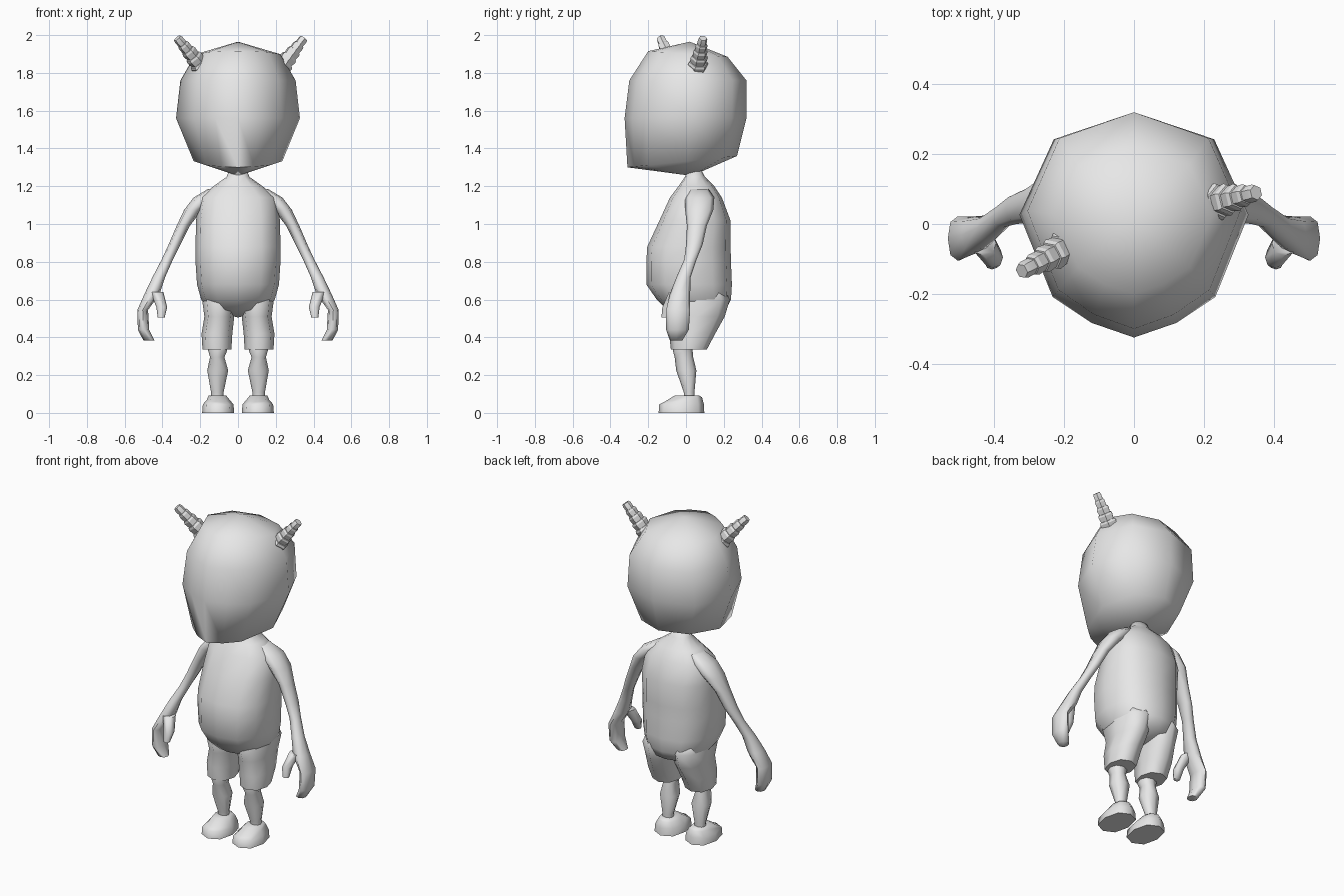
import bpy, bmesh, math
from mathutils import Vector

skin = bpy.data.materials.new("plain_grey")
skin.diffuse_color = (0.8, 0.8, 0.8, 1)


def finish(name, bm, angle=60):
    bmesh.ops.recalc_face_normals(bm, faces=bm.faces)
    me = bpy.data.meshes.new(name)
    bm.to_mesh(me)
    bm.free()
    me.materials.append(skin)
    me.shade_smooth()
    me.set_sharp_from_angle(angle=math.radians(angle))
    ob = bpy.data.objects.new(name, me)
    bpy.context.collection.objects.link(ob)
    return ob


def skin_rings(name, rings, top=None, bottom=None, angle=60):
    """Join rings of points with quads; close each end with a fan or a flat cap."""
    bm = bmesh.new()
    vs = [[bm.verts.new(p) for p in r] for r in rings]
    n = len(vs[0])
    for a, b in zip(vs, vs[1:]):
        for i in range(n):
            j = (i + 1) % n
            bm.faces.new((a[i], a[j], b[j], b[i]))
    for ring, tip in ((vs[0], bottom), (vs[-1], top)):
        if tip is None:
            bm.faces.new(ring)
        else:
            t = bm.verts.new(tip)
            for i in range(n):
                bm.faces.new((ring[i], ring[(i + 1) % n], t))
    return finish(name, bm, angle)


def oval(x0, x1, y0, y1, z, n=8, power=1.0, tilt=0.0):
    """Level ring given by its extents; tilt raises the back end."""
    pts = []
    for i in range(n):
        a = 2 * math.pi * i / n
        c, s = math.cos(a), math.sin(a)
        c = math.copysign(abs(c) ** power, c)
        s = math.copysign(abs(s) ** power, s)
        pts.append(((x0 + x1) / 2 + c * (x1 - x0) / 2,
                    (y0 + y1) / 2 + s * (y1 - y0) / 2, z + s * tilt))
    return pts


# Head: one ten-point outline scaled and tilted at each level
half = [(0.70, 0.76), (1, 0.09), (0.71, -0.64), (0.37, -0.87)]
outline = [(0, 1)] + half + [(0, -1)] + [(-x, y) for x, y in reversed(half)]


def head_ring(w, front, back, z, tilt):
    mid, depth = (front + back) / 2, (back - front) / 2
    return [(x * w, mid + y * depth, z + y * tilt) for x, y in outline]


skin_rings("head", [
    head_ring(0.235, -0.31, 0.27, 1.33, 0.03),
    head_ring(0.328, -0.325, 0.32, 1.56, 0),
    head_ring(0.305, -0.30, 0.32, 1.76, 0),
    head_ring(0.225, -0.20, 0.22, 1.90, -0.015),
], top=(0, 0.02, 1.965), bottom=(0, 0.03, 1.255), angle=75)

# Torso with round belly, sloping shoulders and neck
torso = [(0.15, -0.10, 0.21, 0.545), (0.195, -0.155, 0.238, 0.60),
         (0.217, -0.21, 0.243, 0.68), (0.225, -0.21, 0.238, 0.80),
         (0.225, -0.205, 0.236, 0.88), (0.222, -0.14, 0.235, 1.02),
         (0.205, -0.085, 0.19, 1.14), (0.13, -0.04, 0.15, 1.20),
         (0.06, -0.005, 0.10, 1.25), (0.045, 0.005, 0.08, 1.29)]
skin_rings("torso", [oval(-w, w, f, b, z, 12, 0.85) for w, f, b, z in torso],
           bottom=(0, 0.05, 0.505), angle=80)

# Limbs, built on the right and mirrored; rows are x0, x1, y0, y1, z
parts = {
    "shorts_leg": [(0.035, 0.188, -0.08, 0.11, 0.335),
                   (0.03, 0.193, -0.09, 0.155, 0.42),
                   (0.02, 0.178, -0.095, 0.205, 0.51),
                   (0.005, 0.19, -0.12, 0.232, 0.60),
                   (0.01, 0.17, -0.08, 0.20, 0.66)],
    "lower_leg": [(0.078, 0.142, -0.01, 0.045, 0.07),
                  (0.076, 0.143, -0.012, 0.045, 0.11),
                  (0.052, 0.163, -0.052, 0.055, 0.225),
                  (0.072, 0.148, -0.06, 0.038, 0.295),
                  (0.057, 0.158, -0.07, 0.035, 0.33),
                  (0.06, 0.155, -0.06, 0.04, 0.38)],
    "shoe": [(0.02, 0.19, -0.145, 0.097, 0.0),
             (0.024, 0.186, -0.142, 0.095, 0.045),
             (0.045, 0.165, -0.115, 0.085, 0.07),
             (0.062, 0.155, -0.06, 0.07, 0.092)],
    "arm": [(0.442, 0.500, -0.085, -0.02, 0.382),
            (0.470, 0.530, -0.105, 0.015, 0.44),
            (0.476, 0.533, -0.105, 0.022, 0.545),
            (0.415, 0.495, -0.085, 0.022, 0.63),
            (0.385, 0.452, -0.05, 0.025, 0.72),
            (0.345, 0.405, -0.01, 0.055, 0.81),
            (0.305, 0.368, 0.0, 0.088, 0.89),
            (0.255, 0.325, 0.005, 0.11, 0.99),
            (0.19, 0.285, -0.005, 0.145, 1.075),
            (0.12, 0.235, -0.005, 0.15, 1.14),
            (0.08, 0.16, 0.02, 0.12, 1.185)],
    "thumb": [(0.388, 0.425, -0.13, -0.095, 0.505),
              (0.375, 0.432, -0.125, -0.065, 0.56),
              (0.395, 0.465, -0.09, -0.02, 0.64)],
}
tilts = {"shoe": [0, 0, 0.012, 0]}
for name, rows in parts.items():
    for side, label in ((1, "right"), (-1, "left")):
        rings = []
        for k, (x0, x1, y0, y1, z) in enumerate(rows):
            ring = oval(x0, x1, y0, y1, z, 8, 0.85,
                        tilts.get(name, [0] * len(rows))[k])
            rings.append([(side * x, y, zz) for x, y, zz in ring])
        skin_rings(label + "_" + name, rings, angle=65)


# Horns: six-sided stacked segments with raised ridges
def horn(name, base, tip):
    base, tip = Vector(base), Vector(tip)
    q = (tip - base).to_track_quat('Z', 'Y')
    rings, steps = [], 5
    for k in range(steps):
        for f, swell in ((0.0, 0.86), (0.7, 1.06), (0.98, 0.98)):
            t = (k + f) / steps
            r = (0.056 - 0.034 * t) * swell
            rings.append([base.lerp(tip, t) + q @ Vector(
                (r * math.cos(a * math.pi / 3), r * math.sin(a * math.pi / 3), 0))
                for a in range(6)])
    skin_rings(name, rings, angle=20)


horn("right_horn", (0.225, 0.06, 1.825), (0.35, 0.09, 1.985))
horn("left_horn", (-0.185, -0.062, 1.825), (-0.322, -0.135, 1.985))
